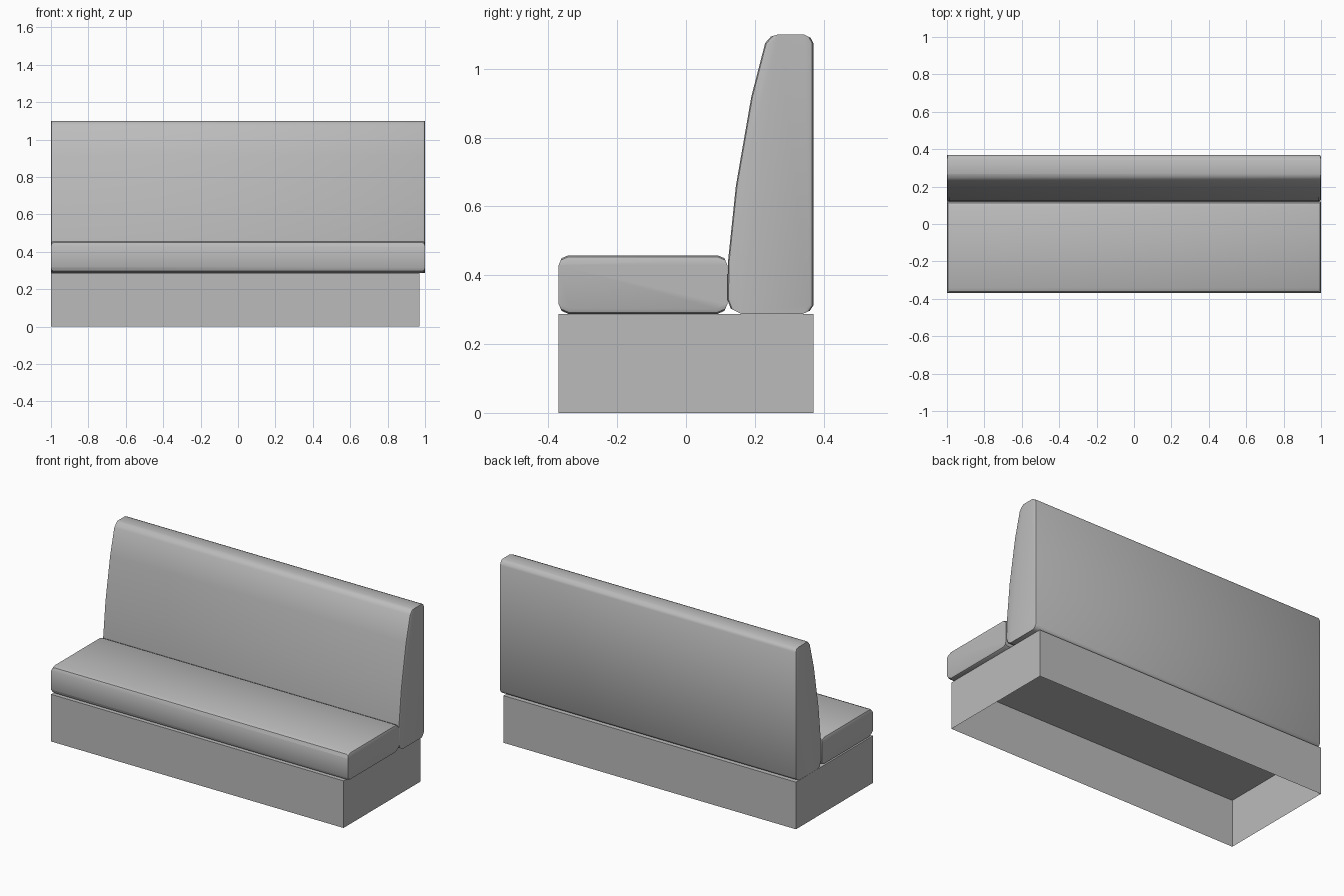
import bpy
import bmesh
from math import radians
from mathutils import Vector

cube = bpy.data.objects.get("Cube")
if cube:
    bpy.data.objects.remove(cube, do_unlink=True)

# One flat grey for the whole bench
GREY = (0.5, 0.5, 0.5, 1)
grey = bpy.data.materials.new("grey")
grey.use_nodes = True
grey.diffuse_color = GREY
grey.node_tree.nodes["Principled BSDF"].inputs["Base Color"].default_value = GREY


def finish(bm, name, smooth):
    mesh = bpy.data.meshes.new(name)
    bm.to_mesh(mesh)
    bm.free()
    mesh.materials.append(grey)
    obj = bpy.data.objects.new(name, mesh)
    bpy.context.collection.objects.link(obj)
    if smooth:
        bpy.ops.object.select_all(action="DESELECT")
        obj.select_set(True)
        bpy.context.view_layer.objects.active = obj
        bpy.ops.object.shade_smooth_by_angle(angle=radians(40))


def cushion(name, profile, bevel_vertical, size):
    """Extrude a (y, z) profile along x, then round chosen edges of both ends."""
    bm = bmesh.new()
    cap = bm.faces.new([bm.verts.new((-1, y, z)) for y, z in profile])
    out = bmesh.ops.extrude_face_region(bm, geom=[cap], use_keep_orig=True)
    new_verts = [g for g in out["geom"] if isinstance(g, bmesh.types.BMVert)]
    bmesh.ops.translate(bm, verts=new_verts, vec=(2, 0, 0))
    bmesh.ops.recalc_face_normals(bm, faces=bm.faces)
    ends = []
    for e in bm.edges:
        d = e.verts[1].co - e.verts[0].co
        if abs(d.x) < 0.01 and (abs(d.z) > abs(d.y)) == bevel_vertical:
            ends.append(e)
    bmesh.ops.bevel(bm, geom=ends, offset=size, segments=2, profile=0.5,
                    affect="EDGES", clamp_overlap=True)
    finish(bm, name, True)


def rounded_box(y0, y1, z0, z1, r):
    """Rectangle outline with two-step rounded corners."""
    pts = []
    for cy, cz, sy, sz in ((y0, z0, 1, 1), (y1, z0, -1, 1),
                           (y1, z1, -1, -1), (y0, z1, 1, -1)):
        arc = [(cy, cz + sz * r), (cy + sy * r * 0.3, cz + sz * r * 0.3),
               (cy + sy * r, cz)]
        pts += arc if sy == sz else arc[::-1]
    return pts


# Hollow plinth, open underneath
bm = bmesh.new()
bmesh.ops.create_cube(bm, size=1)
for v in bm.verts:
    v.co = Vector((v.co.x * 1.97 - 0.015, v.co.y * 0.74, (v.co.z + 0.5) * 0.287))
bottom = [f for f in bm.faces if f.normal.z < -0.9]
bmesh.ops.delete(bm, geom=bottom, context="FACES")
finish(bm, "base", False)

# Seat cushion
cushion("seat", rounded_box(-0.37, 0.12, 0.288, 0.458, 0.028), False, 0.02)

# Backrest with a curved front
back_profile = [
    (0.12, 0.33), (0.13, 0.303), (0.16, 0.288), (0.34, 0.288), (0.36, 0.297),
    (0.37, 0.312), (0.37, 1.075), (0.362, 1.09), (0.342, 1.1), (0.268, 1.1),
    (0.247, 1.094), (0.23, 1.075), (0.19, 0.92), (0.145, 0.66), (0.122, 0.44),
]
cushion("backrest", back_profile, True, 0.018)
